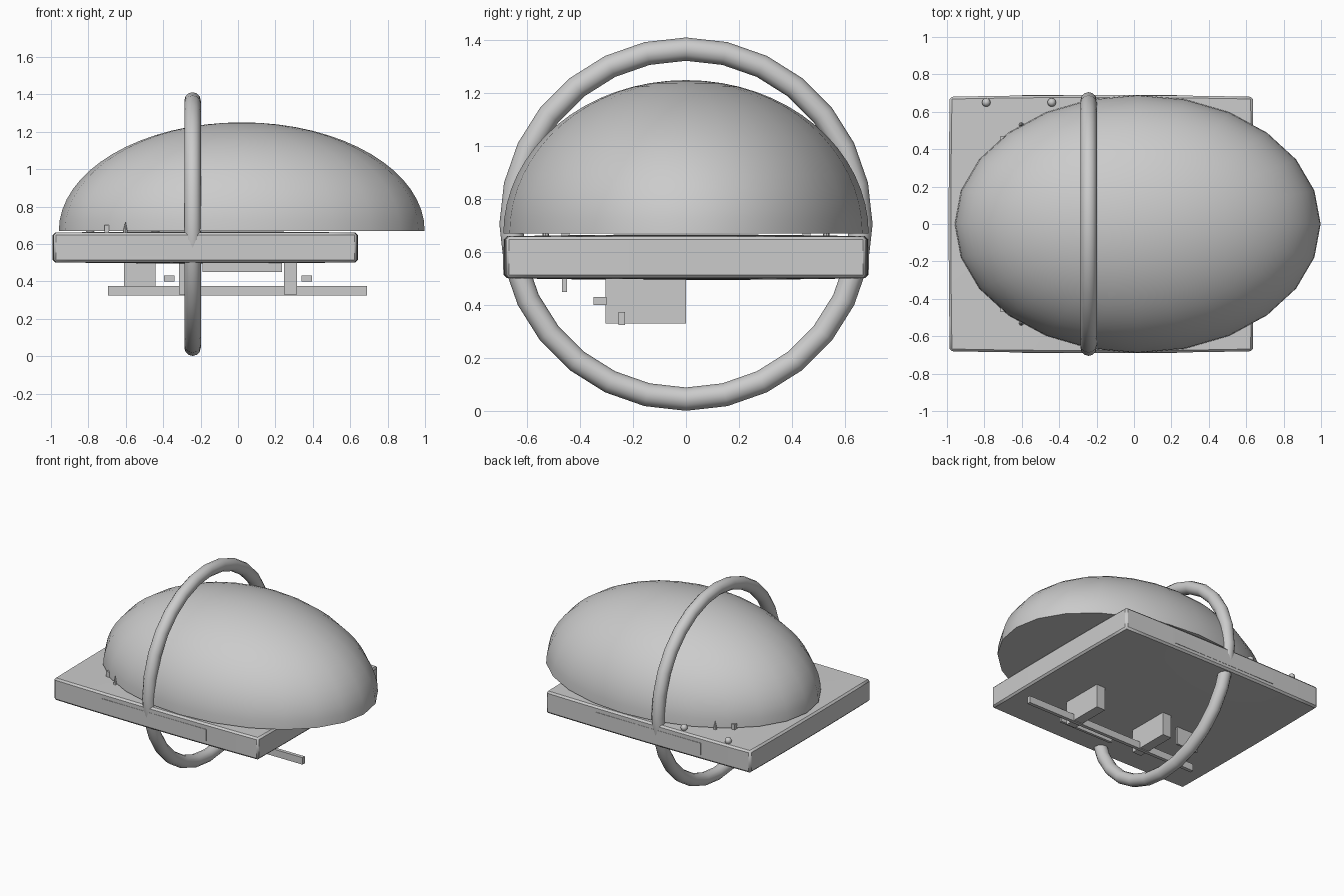
import bpy, bmesh, math
from mathutils import Matrix, Vector

if "Cube" in bpy.data.objects:
    bpy.data.objects.remove(bpy.data.objects["Cube"])


def finish(bm, name, smooth=False):
    bmesh.ops.recalc_face_normals(bm, faces=bm.faces)
    me = bpy.data.meshes.new(name)
    bm.to_mesh(me)
    bm.free()
    ob = bpy.data.objects.new(name, me)
    bpy.context.collection.objects.link(ob)
    if smooth:
        bpy.ops.object.select_all(action='DESELECT')
        ob.select_set(True)
        bpy.context.view_layer.objects.active = ob
        bpy.ops.object.shade_smooth_by_angle(angle=math.radians(40))
    return ob


def box(name, x, y, z):
    bm = bmesh.new()
    bmesh.ops.create_cube(bm, size=1)
    for v in bm.verts:
        for i, (a, b) in enumerate((x, y, z)):
            v.co[i] = a if v.co[i] < 0 else b
    return finish(bm, name)


# Slab: chamfered block with slightly bulging sides
bm = bmesh.new()
bmesh.ops.create_cube(bm, size=2)
bmesh.ops.scale(bm, vec=(0.81, 0.68, 0.076), verts=bm.verts)
bmesh.ops.bevel(bm, geom=bm.edges[:], offset=0.012, segments=1, affect='EDGES')
long_edges = [e for e in bm.edges if e.calc_length() > 0.5]
bmesh.ops.subdivide_edges(bm, edges=long_edges, cuts=9, use_grid_fill=True)
for v in bm.verts:
    x, y, z = v.co.x / 0.81, v.co.y / 0.68, v.co.z / 0.076
    v.co = Vector((v.co.x + 0.006 * x * (1 - y * y),
                   v.co.y + 0.009 * y * (1 - x * x),
                   v.co.z + 0.007 * z * (1 - x * x) * (1 - y * y) + 0.003 * z))
bmesh.ops.translate(bm, vec=(-0.175, 0, 0.581), verts=bm.verts)
finish(bm, "base_slab", True)

# Half-ellipsoid dome with a flat underside
bm = bmesh.new()
bmesh.ops.create_uvsphere(bm, u_segments=24, v_segments=32, radius=1)
bmesh.ops.bisect_plane(bm, geom=bm.verts[:] + bm.edges[:] + bm.faces[:], dist=1e-4,
                       plane_co=(0, 0, 0), plane_no=(0, 0, -1), clear_outer=True)
bmesh.ops.holes_fill(bm, edges=[e for e in bm.edges if e.is_boundary], sides=0)
bmesh.ops.scale(bm, vec=(0.978, 0.69, 0.58), verts=bm.verts)
bmesh.ops.translate(bm, vec=(0.02, 0, 0.67), verts=bm.verts)
finish(bm, "dome", True)

# Upright hoop around slab and dome
bpy.ops.mesh.primitive_torus_add(major_segments=28, minor_segments=12, major_radius=0.661,
                                 minor_radius=0.044, location=(-0.243, 0, 0.706),
                                 rotation=(0, math.pi / 2, 0))
bpy.context.object.name = "hoop"
bpy.ops.object.shade_smooth_by_angle(angle=math.radians(40))

# Inset side panels, corner blocks and spikes on both long sides
for s, side in ((-1, "front"), (1, "back")):
    box(side + "_panel", (-0.6, 0.23), sorted((s * 0.66, s * 0.6905)), (0.535, 0.62))
    box(side + "_peg", (-0.715, -0.69), sorted((s * 0.44, s * 0.47)), (0.655, 0.70))
    bm = bmesh.new()
    bmesh.ops.create_cone(bm, cap_ends=True, segments=8, radius1=0.013, radius2=0, depth=0.06,
                          matrix=Matrix.Translation((-0.602, s * 0.53, 0.692)))
    finish(bm, side + "_spike")

# Round studs near the back edge
for i, x in enumerate((-0.79, -0.44)):
    bm = bmesh.new()
    bmesh.ops.create_uvsphere(bm, u_segments=12, v_segments=8, radius=0.023,
                              matrix=Matrix.Translation((x, 0.65, 0.675)))
    finish(bm, f"stud_{i}", True)

# Underside fittings
for s, side in ((-1, "left"), (1, "right")):
    box(side + "_leg", sorted((s * 0.245, s * 0.315)), (-0.305, 0), (0.33, 0.51))
    box(side + "_knob", sorted((s * 0.34, s * 0.395)), (-0.35, -0.30), (0.40, 0.43))
box("cross_bar", (-0.695, 0.69), (-0.255, -0.23), (0.325, 0.375))
box("front_strip", (-0.19, 0.235), (-0.468, -0.45), (0.45, 0.51))
box("hanging_plate", (-0.61, -0.44), (-0.10, -0.085), (0.37, 0.51))
